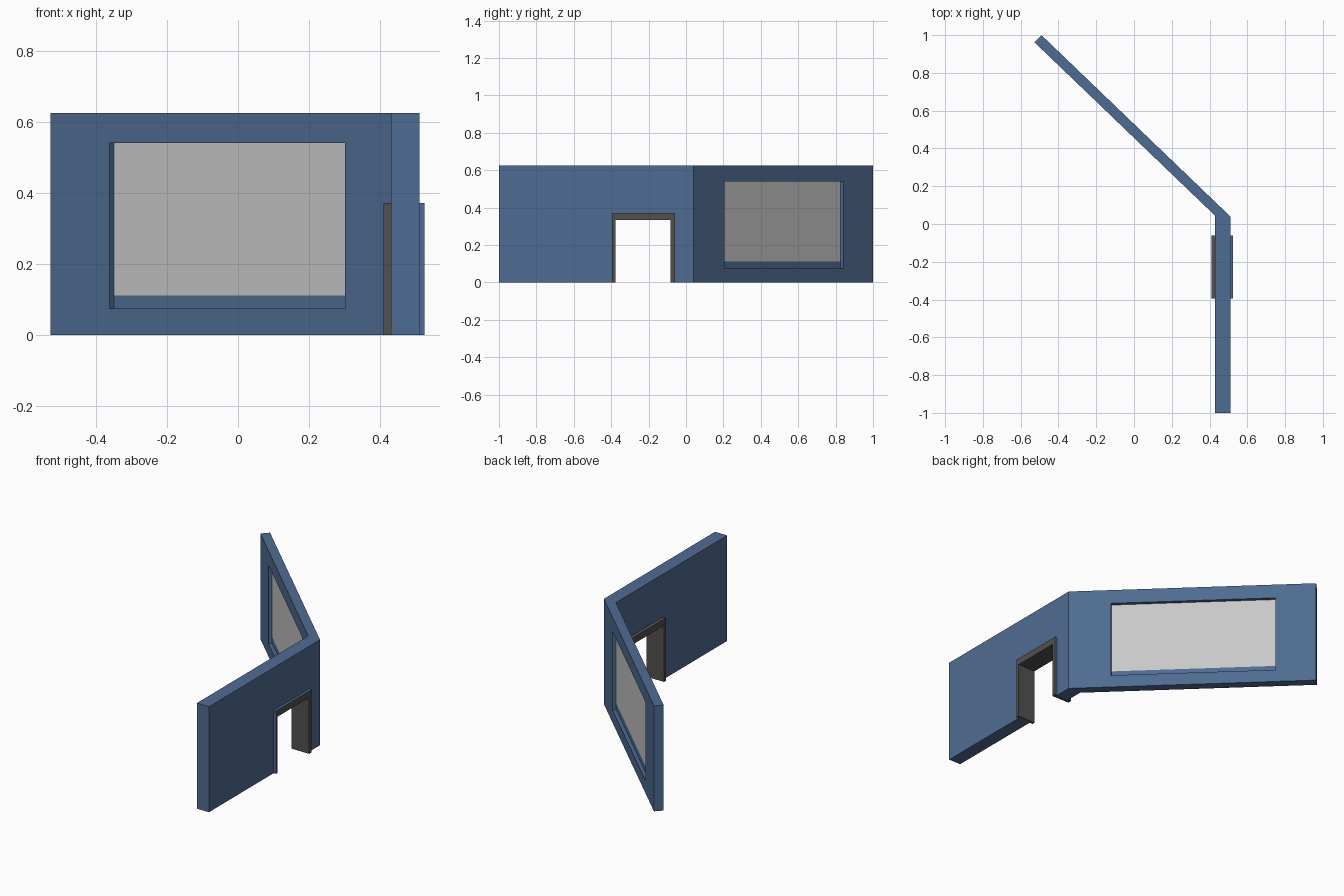
import bpy
import bmesh
from mathutils import Vector

if "Cube" in bpy.data.objects:
    bpy.data.objects.remove(bpy.data.objects["Cube"], do_unlink=True)


def material(name, rgb):
    mat = bpy.data.materials.new(name)
    mat.use_nodes = True
    mat.diffuse_color = (*rgb, 1)
    mat.node_tree.nodes["Principled BSDF"].inputs["Base Color"].default_value = (*rgb, 1)
    return mat


BLUE = material("wall blue", (0.078, 0.15, 0.288))
GREY = material("frame dark grey", (0.083, 0.081, 0.078))
PANE = material("pane light grey", (0.58, 0.58, 0.58))


def extrude(name, loop, sweep, *mats):
    """Prism made by sweeping a flat loop of points along a vector."""
    bm = bmesh.new()
    face = bm.faces.new([bm.verts.new(p) for p in loop])
    swept = bmesh.ops.extrude_face_region(bm, geom=[face])["geom"]
    verts = [v for v in swept if isinstance(v, bmesh.types.BMVert)]
    bmesh.ops.translate(bm, verts=verts, vec=sweep)
    if face.is_valid and len(face.link_faces if hasattr(face, "link_faces") else face.edges[0].link_faces) < 2:
        bm.faces.new(list(face.verts))
    bmesh.ops.recalc_face_normals(bm, faces=bm.faces[:])
    mesh = bpy.data.meshes.new(name)
    bm.to_mesh(mesh)
    bm.free()
    for mat in mats:
        mesh.materials.append(mat)
    obj = bpy.data.objects.new(name, mesh)
    bpy.context.collection.objects.link(obj)
    return obj


def cut(target, cutter):
    """Subtract the cutter for good and remove it."""
    mod = target.modifiers.new("opening", "BOOLEAN")
    mod.operation = "DIFFERENCE"
    mod.solver = "EXACT"
    mod.object = cutter
    bpy.context.view_layer.objects.active = target
    bpy.ops.object.modifier_apply(modifier=mod.name)
    bpy.data.objects.remove(cutter, do_unlink=True)


# Angled wall frame: start of its inner face, direction along it, outward normal
HEIGHT = 0.625
corner = Vector((0.43, 0.043, 0))
along = Vector((-1, 0.96, 0)).normalized()
out = Vector((-along.y, along.x, 0)) * -1


def slab(name, start, end, low, high, near, far, *mats):
    """Box aligned with the angled wall."""
    loop = [corner + along * s + out * near + Vector((0, 0, z))
            for s, z in ((start, low), (end, low), (end, high), (start, high))]
    return extrude(name, loop, out * (far - near), *mats)


# Bent wall, one footprint raised to full height
footprint = [(0.43, -1), (0.51, -1), (0.51, 0.04), (-0.49, 1), (-0.527, 0.962), corner.xy]
walls = extrude("bent_wall", [(x, y, 0) for x, y in footprint], Vector((0, 0, HEIGHT)), BLUE)

# Window opening with a pane and a low bar set midway in the thickness
w0, w1, sill, head = 0.178, 1.098, 0.075, 0.54
cut(walls, slab("window_cutter", w0, w1, sill, head, -0.1, 0.2))
slab("window_pane", w0, w1, 0.112, head, 0.02, 0.033, PANE)
slab("window_bottom_bar", w0, w1, sill, 0.112, 0.02, 0.033, BLUE)


def arch(x, y0, y1, top):
    return [(x, y0, 0), (x, y0, top), (x, y1, top), (x, y1, 0)]


# Doorway through the straight wall
door_loop = [(0.3, -0.385, -0.1), (0.3, -0.385, 0.35), (0.3, -0.075, 0.35), (0.3, -0.075, -0.1)]
cut(walls, extrude("door_cutter", door_loop, Vector((0.4, 0, 0))))

# Door frame in two depths; the outer trim has blue outward edges
for name, x0, x1 in (("door_frame_lining", 0.409, 0.51), ("door_frame_outer_trim", 0.51, 0.525)):
    loop = arch(x0, -0.395, -0.06, 0.372) + arch(x0, -0.378, -0.084, 0.333)[::-1]
    frame = extrude(name, loop, Vector((x1 - x0, 0, 0)), GREY, BLUE)
    if x0 == 0.51:
        for poly in frame.data.polygons:
            c, n = poly.center, poly.normal
            outward = n.y * (c.y + 0.23) > 0.05 or n.z > 0.5
            poly.material_index = int(outward and abs(n.x) < 0.5)
